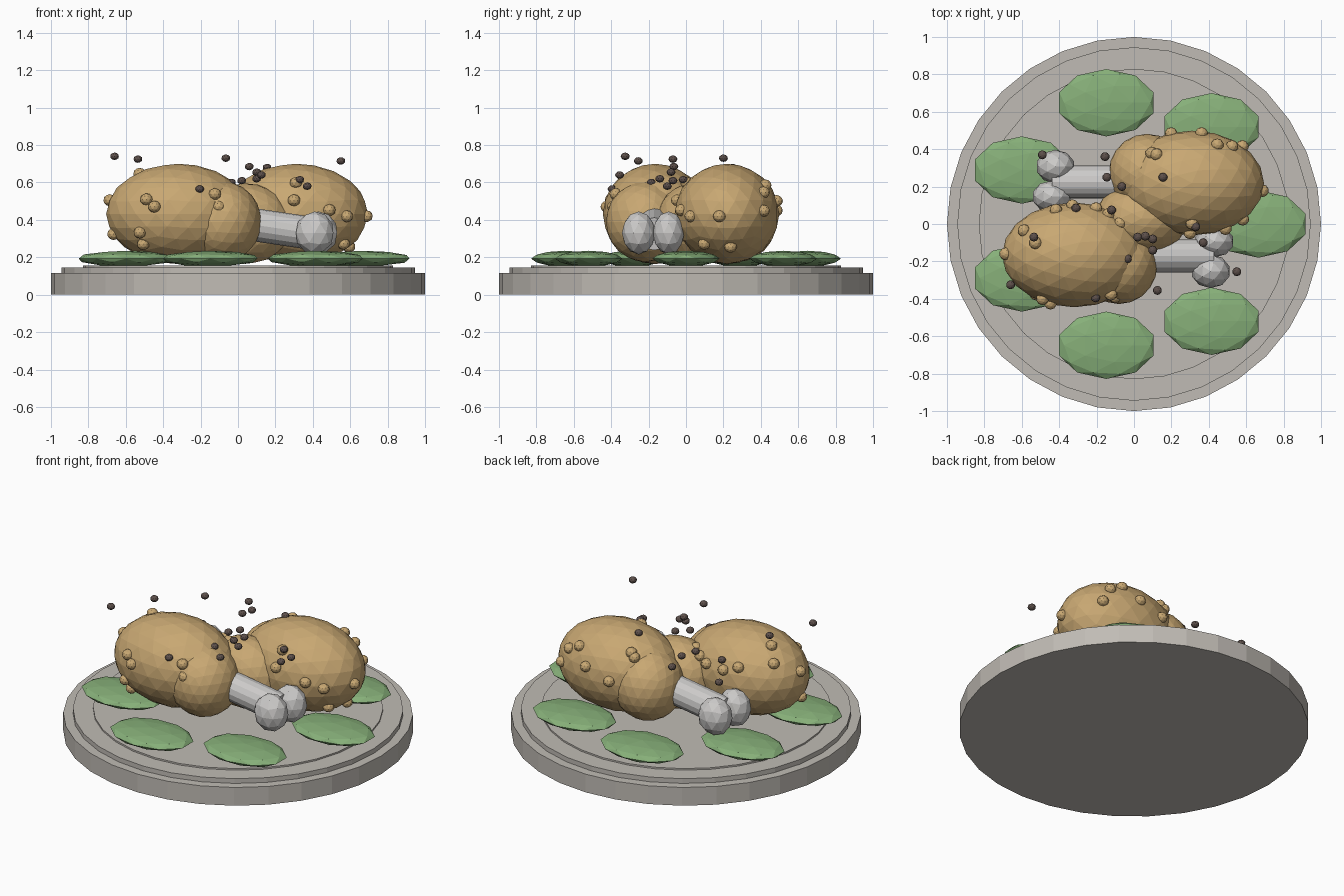
import bpy, math
from mathutils import Vector

if "Cube" in bpy.data.objects:
    bpy.data.objects.remove(bpy.data.objects["Cube"])


def material(name, rgb):
    m = bpy.data.materials.new(name)
    m.diffuse_color = (*rgb, 1)
    m.use_nodes = True
    m.node_tree.nodes["Principled BSDF"].inputs["Base Color"].default_value = m.diffuse_color
    return m


STONE = material("stone_grey", (0.53, 0.50, 0.46))
LEAF = material("leaf_green", (0.24, 0.43, 0.19))
MEAT = material("golden_brown", (0.58, 0.39, 0.17))
BONE = material("bone_white", (0.60, 0.59, 0.58))
PEPPER = material("pepper_brown", (0.11, 0.08, 0.07))


def finish(name, mat):
    ob = bpy.context.object
    ob.name = name
    ob.data.materials.append(mat)
    return ob


def blob(name, mat, loc, size, detail=2):
    bpy.ops.mesh.primitive_ico_sphere_add(subdivisions=detail, radius=1, location=loc)
    bpy.context.object.scale = size
    return finish(name, mat)


def disc(name, radius, z0, z1):
    bpy.ops.mesh.primitive_cylinder_add(vertices=32, radius=radius, depth=z1 - z0,
                                        location=(0, 0, (z0 + z1) / 2))
    return finish(name, STONE)


def rod(name, a, b, radius):
    a, b = Vector(a), Vector(b)
    bpy.ops.mesh.primitive_cylinder_add(vertices=16, radius=radius, depth=(b - a).length,
                                        location=(a + b) / 2)
    bpy.context.object.rotation_euler = (b - a).to_track_quat('Z', 'Y').to_euler()
    return finish(name, BONE)


# Stepped plate
disc("plate_base", 1.0, 0, 0.115)
disc("plate_rim", 0.945, 0.11, 0.145)
disc("plate_inset", 0.83, 0.14, 0.155)

# Ring of seven leaves
for i in range(7):
    a = math.tau * i / 7
    blob(f"leaf_{i + 1}", LEAF, (0.665 * math.cos(a), 0.665 * math.sin(a), 0.193),
         (0.265, 0.18, 0.042))

# Rough positions of the crust bumps, snapped onto the meat below
BUMPS_1 = [(-.49, -.4, .51), (-.445, -.42, .47), (-.53, -.38, .33), (-.53, -.36, .25),
           (-.42, .08, .55), (-.33, .11, .52), (-.2, .09, .52), (-.13, .06, .54),
           (-.08, 0, .55), (-.6, -.03, .58), (-.66, -.16, .5), (-.53, -.1, .65),
           (-.12, -.38, .54), (-.1, -.39, .47), (-.68, -.2, .32)]
BUMPS_2 = [(.08, .39, .6), (.11, .38, .62), (.31, .0, .6), (.36, .48, .5), (.45, .43, .59),
           (.53, .42, .55), (.30, -.03, .5), (.47, .0, .45), (.56, .04, .42), (.67, .18, .42),
           (.6, .08, .25), (.62, .24, .24), (.6, .43, .45), (.2, .48, .45), (.05, .42, .35)]

# Two drumsticks, the second turned half round
for n, s, bumps in ((1, 1, BUMPS_1), (2, -1, BUMPS_2)):
    def place(x, y, z):
        return (-0.005 + s * x, 0.027 + s * y, z)

    centre, size = place(-0.315, -0.192, 0.432), (0.385, 0.28, 0.268)
    blob(f"drumstick_{n}_body", MEAT, centre, size, 3)
    blob(f"drumstick_{n}_neck", MEAT, place(-0.075, -0.245, 0.39), (0.205, 0.21, 0.215), 3)
    rod(f"drumstick_{n}_bone", place(-0.05, -0.197, 0.395), place(0.42, -0.197, 0.325), 0.088)
    blob(f"drumstick_{n}_knuckle_a", BONE, place(0.415, -0.28, 0.33), (0.105, 0.09, 0.115))
    blob(f"drumstick_{n}_knuckle_b", BONE, place(0.435, -0.12, 0.33), (0.105, 0.085, 0.115))
    for i, p in enumerate(bumps):
        d = Vector(p) - Vector(centre)
        k = math.sqrt(sum((d[j] / size[j]) ** 2 for j in range(3)))
        blob(f"crust_bump_{n}_{i + 1}", MEAT, Vector(centre) + d / k * 0.99, (0.034, 0.034, 0.032))

# Meat lobe between the two drumsticks
blob("middle_lobe", MEAT, (0.04, 0.03, 0.38), (0.25, 0.19, 0.215), 3)

# Pepper specks
SPECKS = [(-.66, -.325, .74), (-.535, -.07, .725), (-.065, .2, .73), (.55, -.255, .715),
          (.125, -.355, .64), (-.205, -.395, .565), (.1, -.08, .655), (.06, -.065, .685),
          (.1, -.14, .62), (.02, -.07, .61), (-.035, -.185, .6), (.33, -.015, .615),
          (.37, -.1, .58), (-.49, .37, .586), (-.155, .36, .59), (-.145, .25, .614),
          (-.12, .075, .57), (-.31, .085, .57), (.155, .25, .68)]
for i, p in enumerate(SPECKS):
    blob(f"pepper_speck_{i + 1}", PEPPER, p, (0.024, 0.024, 0.02))
